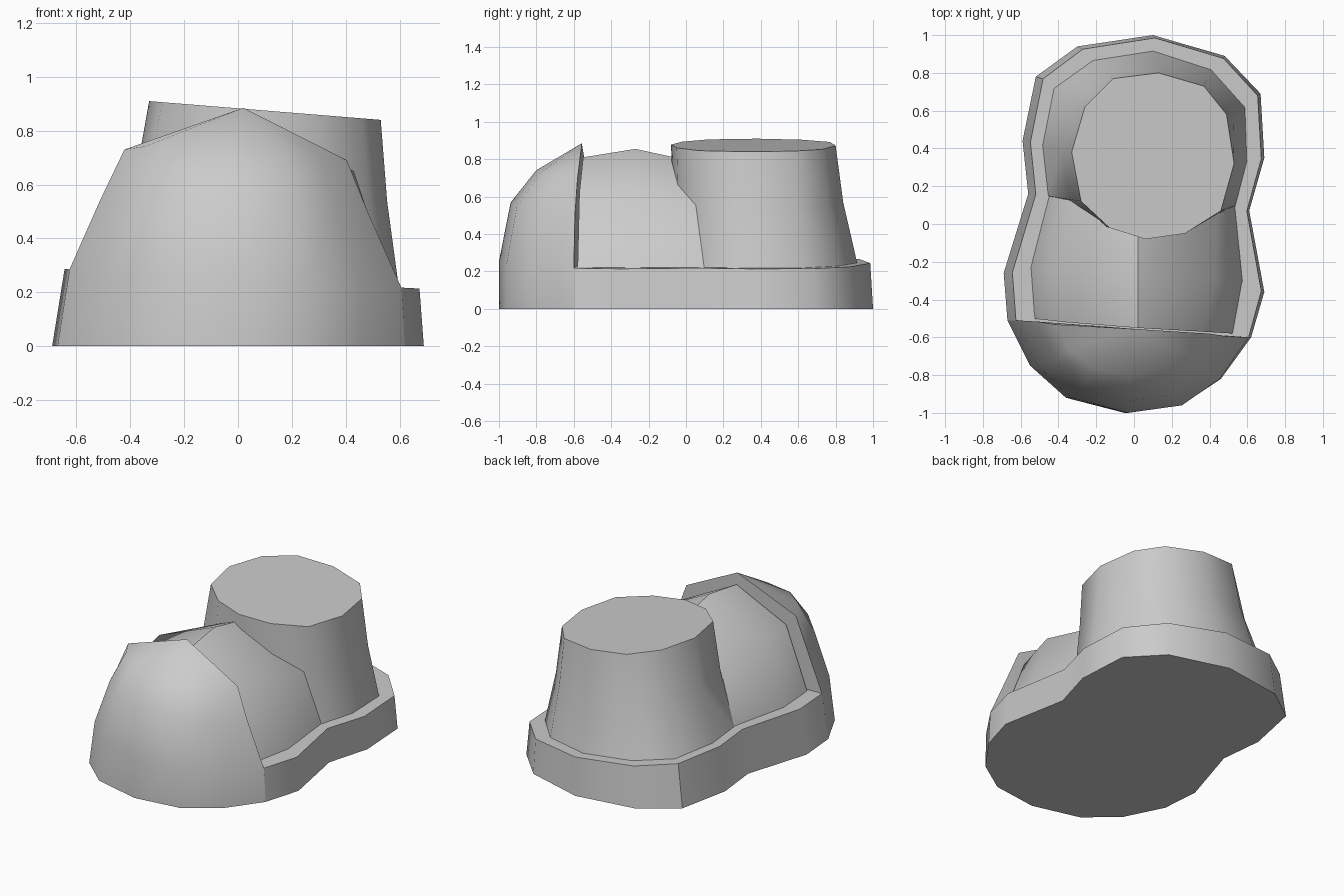
import bpy, bmesh, math


def loft(name, rings, angle=48):
    """Skin closed rings of equal size into a capped solid; a one-point last ring makes a tip."""
    bm = bmesh.new()
    vs = [[bm.verts.new(p) for p in r] for r in rings]
    for a, b in zip(vs, vs[1:]):
        n = len(a)
        for i in range(n):
            j = (i + 1) % n
            if len(b) == 1:
                bm.faces.new((a[i], a[j], b[0]))
            else:
                bm.faces.new((a[i], a[j], b[j], b[i]))
    for r in (vs[0], vs[-1]):
        if len(r) > 2:
            bm.faces.new(r)
    bmesh.ops.recalc_face_normals(bm, faces=bm.faces[:])
    me = bpy.data.meshes.new(name)
    bm.to_mesh(me)
    bm.free()
    ob = bpy.data.objects.new(name, me)
    bpy.context.collection.objects.link(ob)
    bpy.ops.object.select_all(action='DESELECT')
    bpy.context.view_layer.objects.active = ob
    ob.select_set(True)
    bpy.ops.object.shade_smooth_by_angle(angle=math.radians(angle))
    return ob


def rim(x):
    # the sole rim leans slightly sideways
    return 0.25 - 0.055 * x


# sole behind the toe cap
heel = [(0.62, -0.60), (0.69, -0.36), (0.61, 0.07), (0.69, 0.35), (0.67, 0.69),
        (0.48, 0.89), (0.10, 1.0), (-0.30, 0.94), (-0.52, 0.78), (-0.59, 0.44),
        (-0.56, 0.16), (-0.69, -0.26), (-0.67, -0.51)]
loft("sole", [[(x, y, 0) for x, y in heel],
              [(0.955 * x + 0.015, y if y < -0.5 else 0.985 * y, rim(0.955 * x))
               for x, y in heel]], 40)

# domed toe cap with a flat back
toe = [(-0.67, -0.51), (-0.55, -0.75), (-0.36, -0.92), (-0.05, -1.0),
       (0.25, -0.96), (0.46, -0.82), (0.62, -0.60)]
tip = (0.02, -0.557, 0.885)


def toe_ring(sx, sy, z):
    ring = []
    for x, y in toe:
        px, py = tip[0] + sx * (x - tip[0]), tip[1] + sy * (y - tip[1])
        ring.append((px, py, z - 0.055 * px - 0.12 * (py - tip[1])))
    return ring


loft("toe_cap", [[(x, y, 0) for x, y in toe],
                 [(0.955 * x + 0.015, y, rim(x)) for x, y in toe],
                 toe_ring(0.77, 0.86, 0.52),
                 toe_ring(0.64, 0.55, 0.71),
                 [tip]])

# arched upper between the toe cap and the ankle
loft("upper", [
    [(-0.54, -0.50, 0.24), (-0.36, -0.52, 0.66), (0.02, -0.55, 0.81),
     (0.37, -0.57, 0.62), (0.53, -0.58, 0.20)],
    [(-0.56, -0.23, 0.24), (-0.40, -0.24, 0.68), (0.02, -0.27, 0.855),
     (0.43, -0.29, 0.65), (0.58, -0.30, 0.20)],
    [(-0.46, 0.15, 0.24), (-0.36, 0.13, 0.55), (0.02, 0.12, 0.77),
     (0.44, 0.10, 0.54), (0.54, 0.10, 0.20)]])

# ankle, flaring from the slanted top down to the sole
top = [(-0.11, 0.77), (0.13, 0.80), (0.37, 0.73), (0.49, 0.58), (0.53, 0.32), (0.46, 0.07),
       (0.27, -0.05), (0.06, -0.08), (-0.13, -0.02), (-0.28, 0.12), (-0.33, 0.38), (-0.26, 0.62)]
base = [(-0.22, 0.87), (0.10, 0.92), (0.41, 0.82), (0.59, 0.62), (0.60, 0.33), (0.54, 0.10),
        (0.30, -0.02), (0.06, -0.05), (-0.20, 0.0), (-0.46, 0.15), (-0.49, 0.42), (-0.43, 0.72)]
low = [(x, y, rim(x) - 0.02) for x, y in base]
high = [(x, y, 0.883 - 0.081 * x) for x, y in top]
mid = [(b[0] + 0.66 * (t[0] - b[0]), b[1] + 0.66 * (t[1] - b[1]), b[2] + 0.53 * (t[2] - b[2]))
       for b, t in zip(low, high)]
loft("ankle", [low, mid, high])
